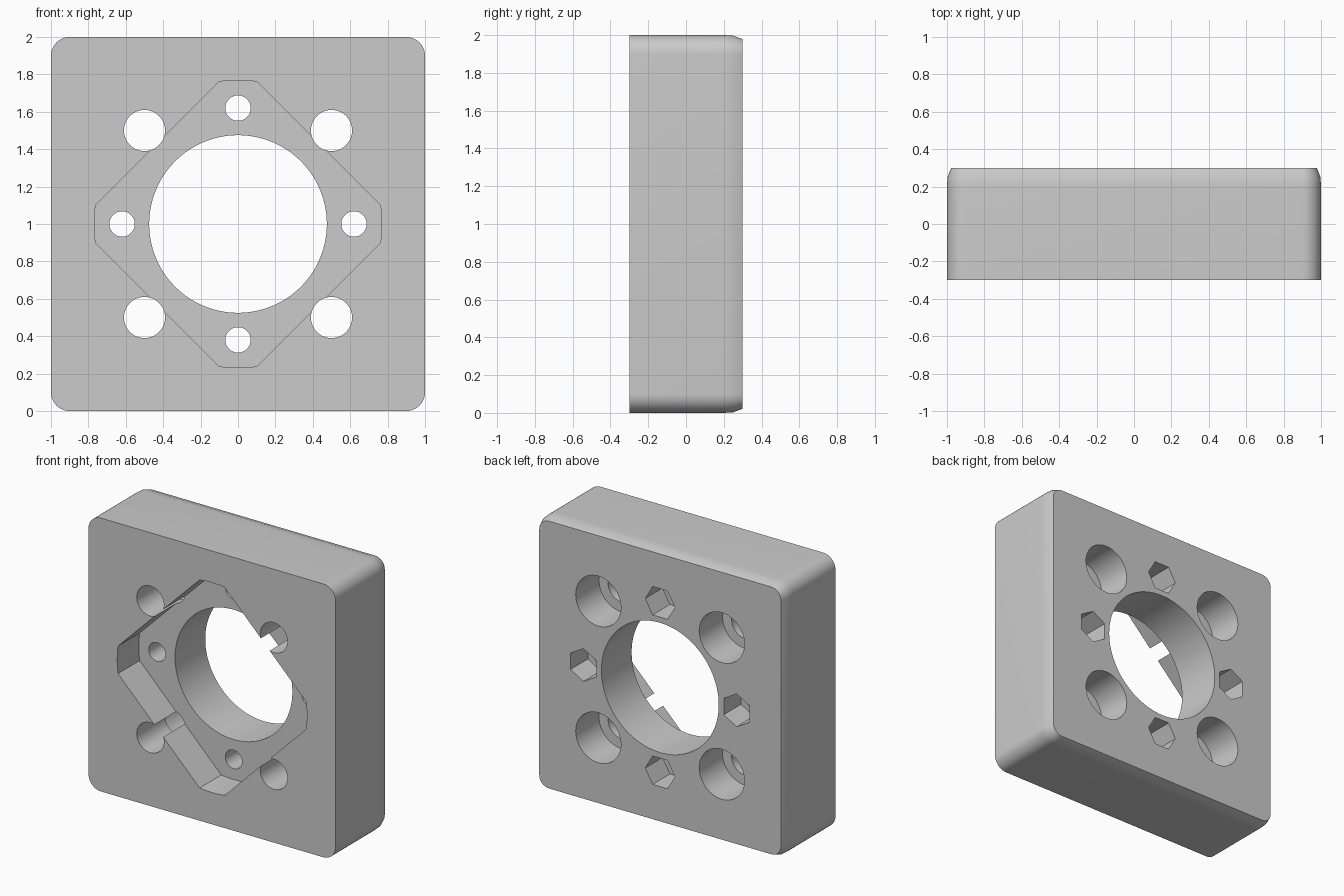
import bpy, bmesh, math
from mathutils import Vector

if "Cube" in bpy.data.objects:
    bpy.data.objects.remove(bpy.data.objects["Cube"], do_unlink=True)

FRONT, BACK, MID = -0.3, 0.3, 1.0

grey = bpy.data.materials.new("plain_grey")
grey.use_nodes = True
colour = (0.6, 0.6, 0.6, 1)
grey.diffuse_color = colour
grey.node_tree.nodes["Principled BSDF"].inputs["Base Color"].default_value = colour


def loft(name, rings):
    """Solid through (y, outline) rings, each outline a list of (x, z) about the centre."""
    bm = bmesh.new()
    loops = [[bm.verts.new((x, y, MID + z)) for x, z in outline] for y, outline in rings]
    for a, b in zip(loops, loops[1:]):
        for i in range(len(a)):
            j = (i + 1) % len(a)
            bm.faces.new((a[i], a[j], b[j], b[i]))
    bm.faces.new(loops[0])
    bm.faces.new(loops[-1])
    bmesh.ops.recalc_face_normals(bm, faces=bm.faces)
    mesh = bpy.data.meshes.new(name)
    bm.to_mesh(mesh)
    bm.free()
    mesh.materials.append(grey)
    obj = bpy.data.objects.new(name, mesh)
    bpy.context.collection.objects.link(obj)
    return obj


def polygon(cx, cz, r, sides, turn=0.0):
    return [(cx + r * math.cos(turn + math.tau * i / sides),
             cz + r * math.sin(turn + math.tau * i / sides)) for i in range(sides)]


def rounded_square(half, r, steps=10):
    c = half - r
    pts = []
    for k, (sx, sz) in enumerate(((1, 1), (-1, 1), (-1, -1), (1, -1))):
        for i in range(steps + 1):
            a = (k + i / steps) * math.pi / 2
            pts.append((sx * c + r * math.cos(a), sz * c + r * math.sin(a)))
    return pts


def diamond(half, r, steps=4):
    """Diamond |x| + |z| = half with its points trimmed by a circle of radius r."""
    spread = math.pi / 4 - math.acos(half / (r * math.sqrt(2)))
    return [(r * math.cos(a), r * math.sin(a)) for k in range(4)
            for a in (k * math.pi / 2 - spread + 2 * spread * i / steps for i in range(steps + 1))]


# Body: rounded square plate with softened back rim
body = loft("mounting_plate", [
    (FRONT, rounded_square(1.0, 0.1)),
    (0.2, rounded_square(1.0, 0.1)),
    (0.25, rounded_square(0.997, 0.097)),
    (BACK, rounded_square(0.978, 0.078))])


def cut(outline, y0, y1):
    cutter = loft("cutter", [(y0, outline), (y1, outline)])
    cutter.hide_render = True
    mod = body.modifiers.new("cut", "BOOLEAN")
    mod.operation = "DIFFERENCE"
    mod.solver = "EXACT"
    mod.object = cutter
    bpy.context.view_layer.objects.active = body
    bpy.ops.object.modifier_apply(modifier=mod.name)
    bpy.data.objects.remove(cutter, do_unlink=True)


# Front pocket and central bore
cut(diamond(0.862, 0.768), FRONT - 0.1, -0.05)
cut(polygon(0, 0, 0.475, 96), FRONT - 0.1, BACK + 0.1)

# Corner holes with counterbores, and screw holes with nut recesses
for k in range(4):
    a = k * math.pi / 2
    x, z = 0.62 * math.cos(a), 0.62 * math.sin(a)
    cut(polygon(x, z, 0.068, 32), FRONT - 0.1, BACK + 0.1)
    cut(polygon(x, z, 0.12, 6, a + math.pi / 2), 0.1, BACK + 0.1)
    d = a + math.pi / 4
    x, z = 0.707 * math.cos(d), 0.707 * math.sin(d)
    cut(polygon(x, z, 0.11, 48), FRONT - 0.1, BACK + 0.1)
    cut(polygon(x, z, 0.183, 48), 0.03, BACK + 0.1)

# Smooth shading with crisp edges
bpy.ops.object.select_all(action="DESELECT")
body.select_set(True)
bpy.context.view_layer.objects.active = body
bpy.ops.object.shade_smooth_by_angle(angle=math.radians(30))
